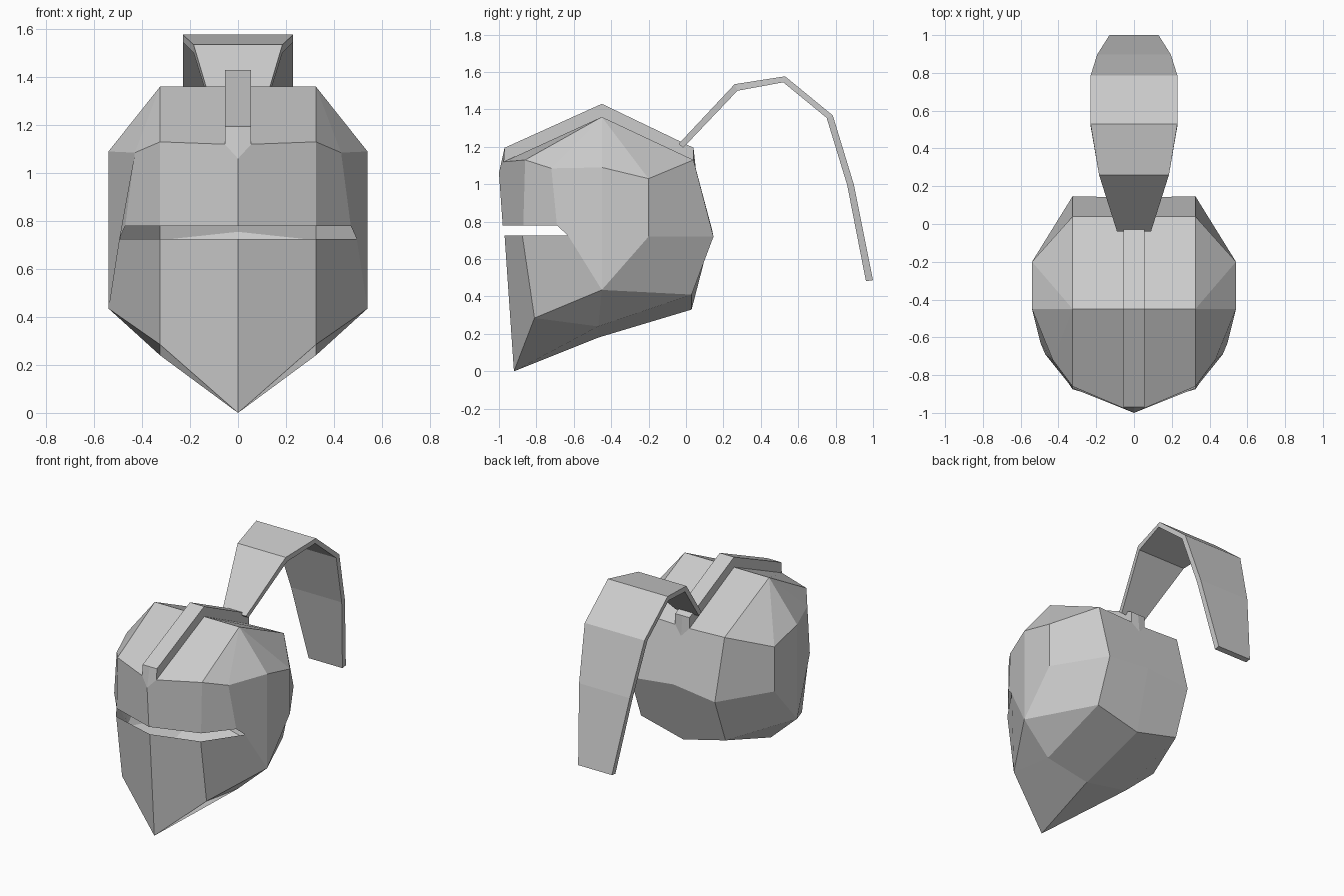
import bpy
import bmesh

if "Cube" in bpy.data.objects:
    bpy.data.objects.remove(bpy.data.objects["Cube"], do_unlink=True)

# Single steel colour
steel = bpy.data.materials.new("steel_grey")
steel.use_nodes = True
steel.diffuse_color = (0.6, 0.6, 0.6, 1)
steel.node_tree.nodes["Principled BSDF"].inputs["Base Color"].default_value = (0.6, 0.6, 0.6, 1)


def half_part(name, points, faces):
    """Build the +x half from named points and mirror it across x = 0."""
    bm = bmesh.new()
    v = {key: bm.verts.new(co) for key, co in points.items()}
    for face in faces:
        bm.faces.new([v[key] for key in face.split()])
    bmesh.ops.mirror(bm, geom=bm.verts[:] + bm.edges[:] + bm.faces[:],
                     axis='X', merge_dist=0.0005)
    bmesh.ops.remove_doubles(bm, verts=bm.verts[:], dist=0.0005)
    bmesh.ops.recalc_face_normals(bm, faces=bm.faces[:])
    mesh = bpy.data.meshes.new(name)
    bm.to_mesh(mesh)
    bm.free()
    mesh.materials.append(steel)
    obj = bpy.data.objects.new(name, mesh)
    bpy.context.collection.objects.link(obj)
    return obj


# Crest corners shared with the shell: front, peak and back
W = 0.055
seam = {
    "front_seam": (W, -0.975, 1.12), "peak_seam": (W, -0.45, 1.36),
    "back_seam": (W, 0.04, 1.12),
    "front_point": (0, -1.0, 1.06), "back_point": (0, 0.055, 1.06),
}

# Hollow helmet shell with an open eye slit
shell = dict(seam)
shell.update({
    # top and brow
    "brow": (0.325, -0.86, 1.13), "peak": (0.325, -0.45, 1.36),
    "nape": (0.325, 0.04, 1.13), "temple": (0.43, -0.72, 1.085),
    "side_top": (0.54, -0.45, 1.09), "ear_top": (0.54, -0.20, 1.03),
    # eye slit
    "slit_up_mid": (0, -0.98, 0.78), "slit_up": (0.325, -0.87, 0.78),
    "slit_up_end": (0.47, -0.69, 0.78), "slit_low_end": (0.495, -0.63, 0.725),
    "slit_low": (0.325, -0.875, 0.725), "slit_low_mid": (0, -0.97, 0.725),
    # widest belt
    "ear": (0.54, -0.20, 0.72), "belt": (0.325, 0.147, 0.72),
    "belt_mid": (0, 0.14, 0.755), "side_low": (0.54, -0.45, 0.435),
    # jaw and underside
    "chin": (0, -0.92, 0), "jaw": (0.325, -0.81, 0.285),
    "under": (0.325, -0.47, 0.24), "under_mid": (0, -0.47, 0.18),
    "neck": (0.325, 0.03, 0.41), "neck_mid": (0, 0.03, 0.33),
})
half_part("helmet_shell", shell, [
    # roof
    "front_seam brow peak peak_seam", "peak_seam peak nape back_seam",
    "brow temple peak", "temple side_top peak",
    "side_top ear_top peak", "ear_top nape peak",
    # above the slit
    "slit_up_mid slit_up brow front_seam front_point",
    "slit_up slit_up_end temple brow",
    # sides
    "slit_up_end slit_low_end side_low side_top temple",
    "side_low ear ear_top side_top",
    # faceplate below the slit
    "chin jaw slit_low slit_low_mid", "jaw side_low slit_low_end slit_low",
    # back
    "ear belt nape ear_top", "belt belt_mid back_point back_seam nape",
    "side_low neck belt ear", "neck neck_mid belt_mid belt",
    # underside
    "chin under_mid under jaw", "jaw under side_low",
    "under neck side_low", "under_mid neck_mid neck under",
])

# Raised crest bar with pointed ends
crest = dict(seam)
for key, y, z in (("front", -0.97, 1.195), ("peak", -0.45, 1.43), ("back", 0.04, 1.195)):
    crest[key] = (W, y, z)
    crest[key + "_mid"] = (0, y, z)
half_part("crest_bar", crest, [
    "front_mid front peak peak_mid", "peak_mid peak back back_mid",
    "front front_seam peak_seam peak", "peak peak_seam back_seam back",
    "front_mid front_point front_seam front",
    "back_mid back back_seam back_point",
])

# Plume: (half width, outer y, outer z, inner y, inner z) at each bend
bends = [
    (0.090, -0.040, 1.215, -0.015, 1.195),
    (0.185, 0.260, 1.535, 0.275, 1.500),
    (0.230, 0.530, 1.577, 0.520, 1.545),
    (0.230, 0.785, 1.368, 0.752, 1.355),
    (0.195, 0.897, 1.000, 0.862, 0.995),
    (0.130, 1.000, 0.487, 0.962, 0.482),
]
plume, faces = {}, []
for i, (w, oy, oz, iy, iz) in enumerate(bends):
    plume.update({f"o{i}": (w, oy, oz), f"om{i}": (0, oy, oz),
                  f"i{i}": (w, iy, iz), f"im{i}": (0, iy, iz)})
    if i:
        p = i - 1
        faces += [f"om{p} o{p} o{i} om{i}", f"o{p} i{p} i{i} o{i}",
                  f"i{p} im{p} im{i} i{i}"]
last = len(bends) - 1
faces += ["om0 im0 i0 o0", f"om{last} o{last} i{last} im{last}"]
half_part("plume", plume, faces)
